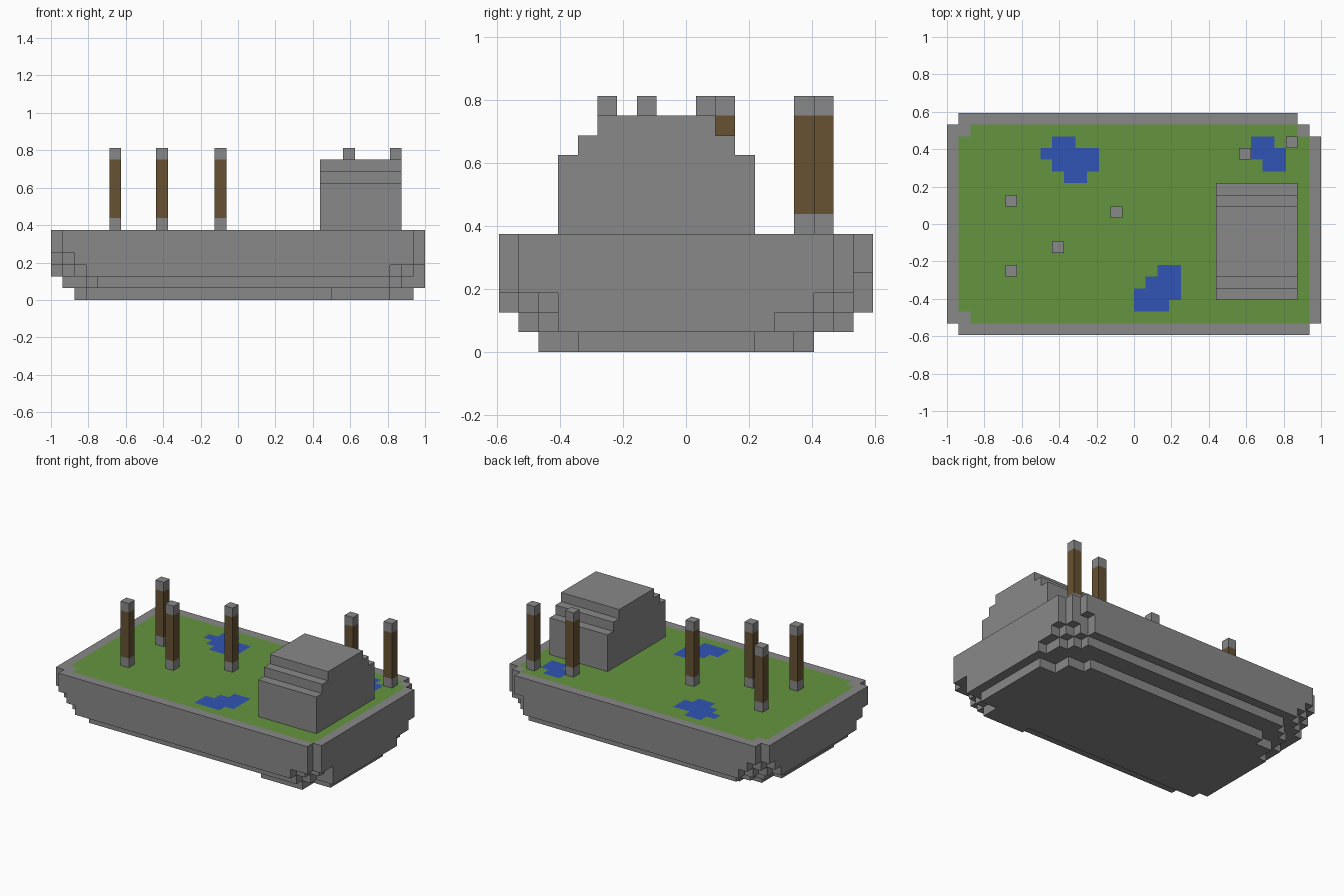
import bpy
import bmesh
from mathutils import Vector

cube = bpy.data.objects.get("Cube")
if cube:
    bpy.data.objects.remove(cube, do_unlink=True)

UNIT = 1 / 16                      # edge of one block
ORIGIN = Vector((-16, -9.5, 0))    # corner of block (0, 0, 0), in blocks


def material(name, rgb):
    m = bpy.data.materials.new(name)
    m.use_nodes = True
    m.diffuse_color = (*rgb, 1)
    m.node_tree.nodes["Principled BSDF"].inputs["Base Color"].default_value = (*rgb, 1)
    return m


STONE, GRASS, WATER, WOOD = range(4)
MATERIALS = [
    material("stone grey", (0.25, 0.25, 0.25)),
    material("grass green", (0.13, 0.30, 0.05)),
    material("water blue", (0.03, 0.09, 0.46)),
    material("wood brown", (0.135, 0.083, 0.032)),
]


def box(x0, x1, y0, y1, z0, z1):
    """Set of blocks in an inclusive range."""
    return {(x, y, z) for x in range(x0, x1 + 1)
            for y in range(y0, y1 + 1) for z in range(z0, z1 + 1)}


def build(name, cells, paint):
    """Skin a set of blocks, keeping only the faces that are exposed."""
    bm = bmesh.new()
    verts = {}

    def vert(p):
        key = tuple(round(c) for c in p)
        if key not in verts:
            verts[key] = bm.verts.new((Vector(key) + ORIGIN) * UNIT)
        return verts[key]

    for cell in sorted(cells):
        for axis in range(3):
            u, v, n = (Vector([float(k == (axis + s) % 3) for k in range(3)])
                       for s in (1, 2, 0))
            for side in (0, 1):
                near = list(cell)
                near[axis] += 1 if side else -1
                if tuple(near) in cells:
                    continue
                p = Vector(cell) + n * side
                corners = [p, p + u, p + u + v, p + v]
                if not side:
                    corners.reverse()
                face = bm.faces.new([vert(c) for c in corners])
                face.material_index = paint(cell, axis == 2 and side == 1)
    mesh = bpy.data.meshes.new(name)
    bm.to_mesh(mesh)
    bm.free()
    for m in MATERIALS:
        mesh.materials.append(m)
    obj = bpy.data.objects.new(name, mesh)
    bpy.context.collection.objects.link(obj)
    return obj


# Stepped stone base: overlapping slabs per layer (x range, y range)
RIM = 5
layers = {
    (4, RIM): [(1, 30, 0, 17), (1, 29, 18, 18), (0, 0, 1, 17), (31, 31, 1, 16)],
    (3, 3): [(2, 30, 0, 0), (1, 30, 1, 17), (2, 28, 18, 18), (0, 0, 2, 16), (31, 31, 1, 16)],
    (2, 2): [(3, 28, 0, 18), (2, 29, 1, 17), (1, 30, 2, 16), (0, 31, 3, 15)],
    (1, 1): [(4, 28, 1, 17), (3, 29, 2, 16), (2, 30, 3, 15), (1, 31, 3, 13)],
    (0, 0): [(24, 28, 2, 4), (3, 28, 3, 14), (5, 26, 15, 15), (2, 30, 4, 12)],
}
base = set()
for (low, high), slabs in layers.items():
    for slab in slabs:
        base |= box(*slab, low, high)

# Ponds as rows of blocks: y -> (first x, last x)
ponds = [
    {16: (9, 10), 15: (8, 12), 14: (9, 12), 13: (10, 11)},
    {16: (26, 27), 15: (26, 28), 14: (27, 28)},
    {5: (18, 19), 4: (17, 19), 3: (16, 19), 2: (16, 18)},
]
rim_corners = {(1, 1), (1, 17), (30, 17)}


def paint_base(cell, is_top):
    x, y, z = cell
    inside = 1 <= x <= 30 and 1 <= y <= 17 and (x, y) not in rim_corners
    if not (is_top and z == RIM and inside):
        return STONE
    for pond in ponds:
        if y in pond and pond[y][0] <= x <= pond[y][1]:
            return WATER
    return GRASS


build("garden_base", base, paint_base)

# Stone hut with stepped roof
hut = box(23, 29, 3, 12, 6, 9) | box(23, 29, 4, 11, 10, 10) | box(23, 29, 5, 10, 11, 11)
build("stone_hut", hut, lambda cell, top: STONE)

# Wooden posts with stone foot and cap
for k, (x, y) in enumerate([(5, 5), (5, 11), (9, 7), (14, 10), (25, 15), (29, 16)]):
    build(f"post_{k + 1}", box(x, x, y, y, 6, 12),
          lambda cell, top: WOOD if 7 <= cell[2] <= 11 else STONE)
